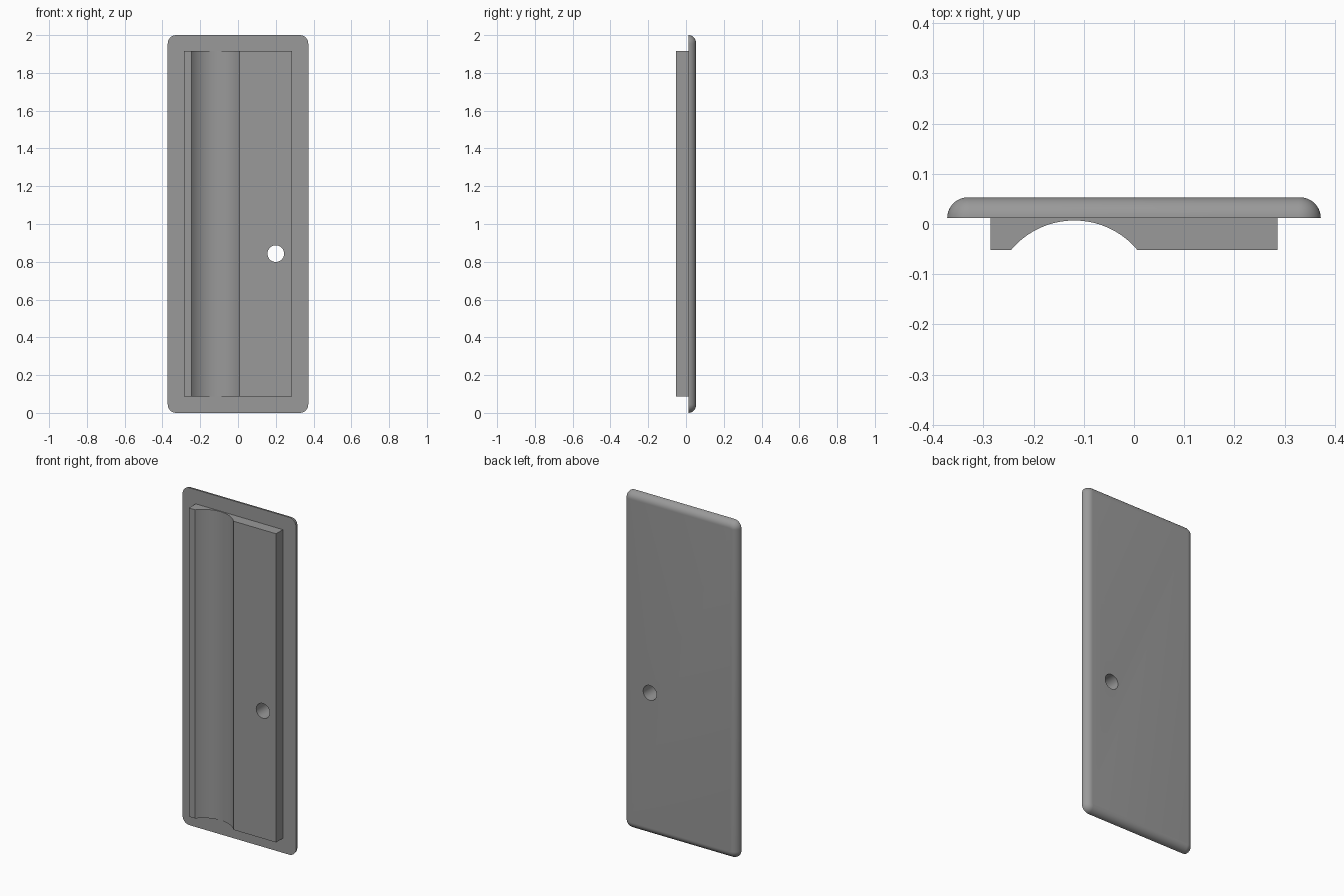
import bpy, bmesh, math

if "Cube" in bpy.data.objects:
    bpy.data.objects.remove(bpy.data.objects["Cube"])

FRONT, BACK = 0.012, 0.053      # plate depth range
HALF_W, HEIGHT = 0.372, 2.0
CORNER, ROUND = 0.045, 0.041    # outline corner radius, back edge radius

grey = bpy.data.materials.new("grey")
grey.diffuse_color = (0.32, 0.32, 0.32, 1)
grey.use_nodes = True
grey.node_tree.nodes["Principled BSDF"].inputs["Base Color"].default_value = grey.diffuse_color


def loft(name, rings):
    """Closed solid through a list of equal-length point rings."""
    bm = bmesh.new()
    loops = [[bm.verts.new(p) for p in ring] for ring in rings]
    n = len(loops[0])
    for a, b in zip(loops, loops[1:]):
        for i in range(n):
            j = (i + 1) % n
            bm.faces.new((a[i], a[j], b[j], b[i]))
    bm.faces.new(loops[0])
    bm.faces.new(loops[-1])
    bmesh.ops.recalc_face_normals(bm, faces=bm.faces)
    mesh = bpy.data.meshes.new(name)
    bm.to_mesh(mesh)
    bm.free()
    mesh.materials.append(grey)
    obj = bpy.data.objects.new(name, mesh)
    bpy.context.collection.objects.link(obj)
    return obj


def rounded_outline(inset, y, steps=10):
    r = CORNER - inset
    pts = []
    for k, (sx, sz) in enumerate([(1, 1), (-1, 1), (-1, -1), (1, -1)]):
        cx = sx * (HALF_W - CORNER)
        cz = HEIGHT / 2 + sz * (HEIGHT / 2 - CORNER)
        for i in range(steps + 1):
            a = math.pi / 2 * (k + i / steps)
            pts.append((cx + r * math.cos(a), y, cz + r * math.sin(a)))
    return pts


def combine(target, other, operation):
    mod = target.modifiers.new(operation.lower(), 'BOOLEAN')
    mod.operation, mod.object, mod.solver = operation, other, 'EXACT'
    bpy.context.view_layer.objects.active = target
    bpy.ops.object.modifier_apply(modifier=mod.name)
    bpy.data.objects.remove(other)


# Plate with a fully rounded back edge
angles = [math.pi / 2 * i / 10 for i in range(11)]
panel = loft("cover_panel", [
    rounded_outline(ROUND * (1 - math.cos(a)), FRONT + ROUND * math.sin(a))
    for a in angles])

# Raised front block with a round channel along its height
cx, cy, r = -0.119, -0.157, 0.164
half = math.acos((-0.052 - cy) / r)
arc = [(cx + r * math.sin(t), cy + r * math.cos(t))
       for t in [-half + 2 * half * i / 32 for i in range(33)]]
profile = [(-0.286, 0.03), (-0.286, -0.052)] + arc + [(0.286, -0.052), (0.286, 0.03)]
block = loft("channel_block", [[(x, y, z) for x, y in profile] for z in (0.086, 1.916)])
combine(panel, block, 'UNION')

# Round through hole
hole = loft("hole_cutter", [
    [(0.2 + 0.044 * math.cos(math.tau * i / 40), y, 0.843 + 0.044 * math.sin(math.tau * i / 40))
     for i in range(40)] for y in (-0.2, 0.2)])
combine(panel, hole, 'DIFFERENCE')

# Smooth curves, crisp edges
bpy.ops.object.select_all(action='DESELECT')
panel.select_set(True)
bpy.context.view_layer.objects.active = panel
bpy.ops.object.shade_smooth_by_angle(angle=math.radians(30))
